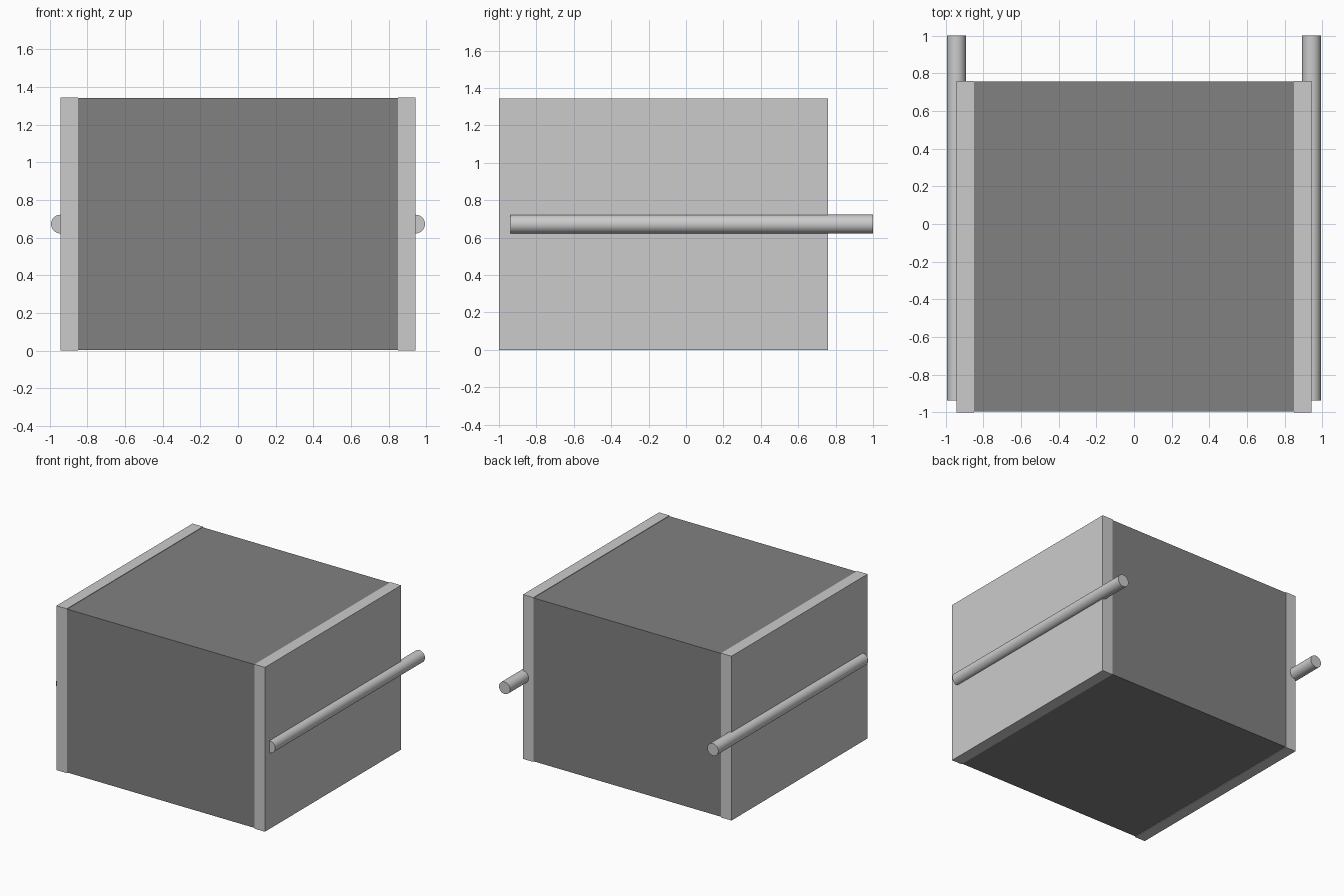
import bpy, math

if "Cube" in bpy.data.objects:
    bpy.data.objects.remove(bpy.data.objects["Cube"])

def box(name, x, y, z):
    bpy.ops.mesh.primitive_cube_add(size=1, location=[sum(r) / 2 for r in (x, y, z)])
    ob = bpy.context.object
    ob.name = name
    ob.scale = [r[1] - r[0] for r in (x, y, z)]
    bpy.ops.object.transform_apply(location=False, rotation=False, scale=True)
    return ob

def rod(name, x, z, y0, y1, radius):
    bpy.ops.mesh.primitive_cylinder_add(vertices=32, radius=radius, depth=y1 - y0,
                                        location=(x, (y0 + y1) / 2, z),
                                        rotation=(math.pi / 2, 0, 0))
    ob = bpy.context.object
    ob.name = name
    bpy.ops.object.shade_smooth_by_angle()
    return ob

dark = bpy.data.materials.new("dark_grey")
dark.diffuse_color = (0.22, 0.22, 0.22, 1)
dark.use_nodes = True
dark.node_tree.nodes["Principled BSDF"].inputs["Base Color"].default_value = dark.diffuse_color

# Main body, a hair inside the side panels
body = box("body", (-0.85, 0.85), (-0.996, 0.757), (0.004, 1.341))
body.data.materials.append(dark)

# Side panels and the rails half sunk into their outer faces
for side, s in (("left", -1), ("right", 1)):
    box(side + "_panel", sorted((s * 0.85, s * 0.944)), (-1, 0.76), (0, 1.345))
    rod(side + "_rail", s * 0.943, 0.6725, -0.938, 1.0, 0.05)
